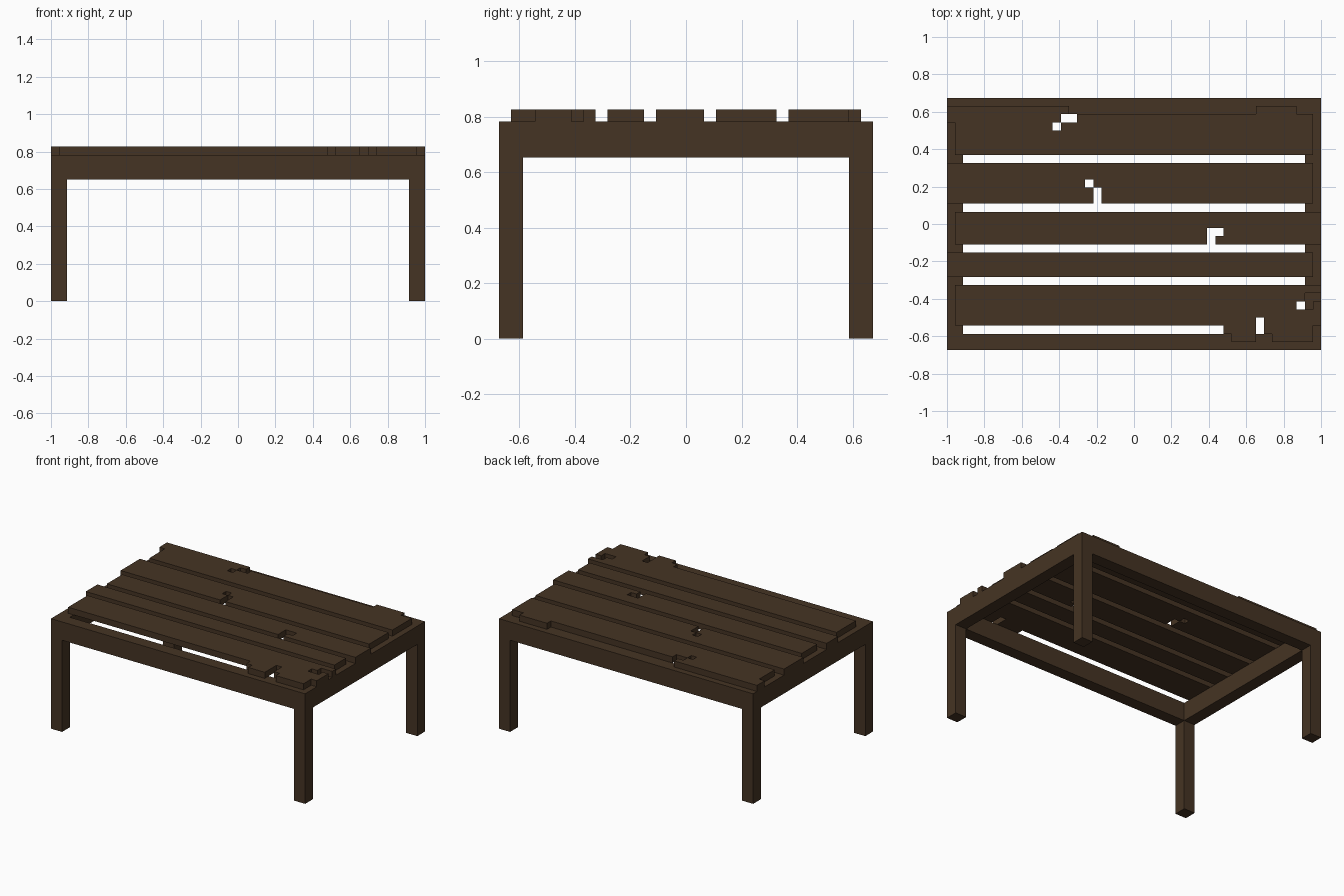
import bpy, bmesh
import math

if "Cube" in bpy.data.objects:
    bpy.data.objects.remove(bpy.data.objects["Cube"])

U = 1 / 23  # the whole table sits on a grid of this step

wood = bpy.data.materials.new("dark brown wood")
wood.diffuse_color = (0.060, 0.034, 0.017, 1)
wood.use_nodes = True
wood.node_tree.nodes["Principled BSDF"].inputs["Base Color"].default_value = wood.diffuse_color


def finish(bm, name):
    bmesh.ops.remove_doubles(bm, verts=bm.verts, dist=1e-5)
    bmesh.ops.recalc_face_normals(bm, faces=bm.faces)
    bmesh.ops.scale(bm, vec=(U, U, U), verts=bm.verts)
    me = bpy.data.meshes.new(name)
    bm.to_mesh(me)
    bm.free()
    me.materials.append(wood)
    ob = bpy.data.objects.new(name, me)
    bpy.context.collection.objects.link(ob)


def box(name, x0, y0, z0, x1, y1, z1):
    bm = bmesh.new()
    bmesh.ops.create_cube(bm, size=1)
    for v in bm.verts:
        v.co = (x1 if v.co.x > 0 else x0, y1 if v.co.y > 0 else y0, z1 if v.co.z > 0 else z0)
    finish(bm, name)


def plank(name, x0, y0, x1, y1, cuts=()):
    """Board with rectangular chips and holes cut out of it."""
    def solid(cx, cy):
        if not (x0 < cx < x1 and y0 < cy < y1):
            return False
        return not any(a < cx < c and b < cy < d for a, b, c, d in cuts)

    bm = bmesh.new()
    zb, zt = 18, 19
    for i in range(int(x1 - x0)):
        for j in range(int(y1 - y0)):
            a, b = x0 + i, y0 + j
            if not solid(a + .5, b + .5):
                continue
            ring = [(a, b), (a + 1, b), (a + 1, b + 1), (a, b + 1)]
            bm.faces.new([bm.verts.new((*p, zt)) for p in ring])
            bm.faces.new([bm.verts.new((*p, zb)) for p in reversed(ring)])
            # side walls only where the neighbouring cell is empty
            for k, (dx, dy) in enumerate(((0, -1), (1, 0), (0, 1), (-1, 0))):
                if not solid(a + .5 + dx, b + .5 + dy):
                    p, q = ring[k], ring[(k + 1) % 4]
                    bm.faces.new([bm.verts.new(c) for c in
                                  ((*p, zb), (*q, zb), (*q, zt), (*p, zt))])
    bmesh.ops.remove_doubles(bm, verts=bm.verts, dist=1e-4)
    bmesh.ops.dissolve_limit(bm, angle_limit=math.radians(1), verts=bm.verts, edges=bm.edges)
    finish(bm, name)


# Legs
for sx, side in ((-1, "left"), (1, "right")):
    for sy, end in ((-1, "front"), (1, "back")):
        xs, ys = sorted((sx * 21, sx * 23)), sorted((sy * 13.5, sy * 15.5))
        box(f"{end}_{side}_leg", xs[0], ys[0], 0, xs[1], ys[1], 18)

# Frame rails
box("front_rail", -21, -15.5, 15, 21, -13.5, 18)
box("back_rail", -21, 13.5, 15, 21, 15.5, 18)
box("left_rail", -23, -13.5, 15, -21, 13.5, 18)
box("right_rail", 21, -13.5, 15, 23, 13.5, 18)

# Weathered top planks, back to front
plank("back_plank", -23, 8.5, 22, 14.5,
      [(-8, 13.5, 15, 14.5), (20, 13.5, 22, 14.5), (-23, 8.5, -22, 12.5),
       (-9, 12.5, -7, 13.5), (-10, 11.5, -9, 12.5)])
plank("inner_back_plank", -23, 2.5, 22, 7.5,
      [(-6, 4.5, -5, 5.5), (-5, 2.5, -4, 4.5)])
plank("middle_plank", -22, -2.5, 23, 1.5,
      [(9, -1.5, 11, -0.5), (9, -2.5, 10, -1.5)])
plank("inner_front_plank", -23, -6.5, 22, -3.5)
plank("front_plank", -22, -14.5, 23, -7.5,
      [(-22, -14.5, 11, -12.5), (11, -14.5, 12, -13.5), (15, -14.5, 17, -13.5),
       (15, -13.5, 16, -11.5), (22, -14.5, 23, -12.5),
       (20, -10.5, 22, -9.5), (21, -9.5, 23, -8.5)])
